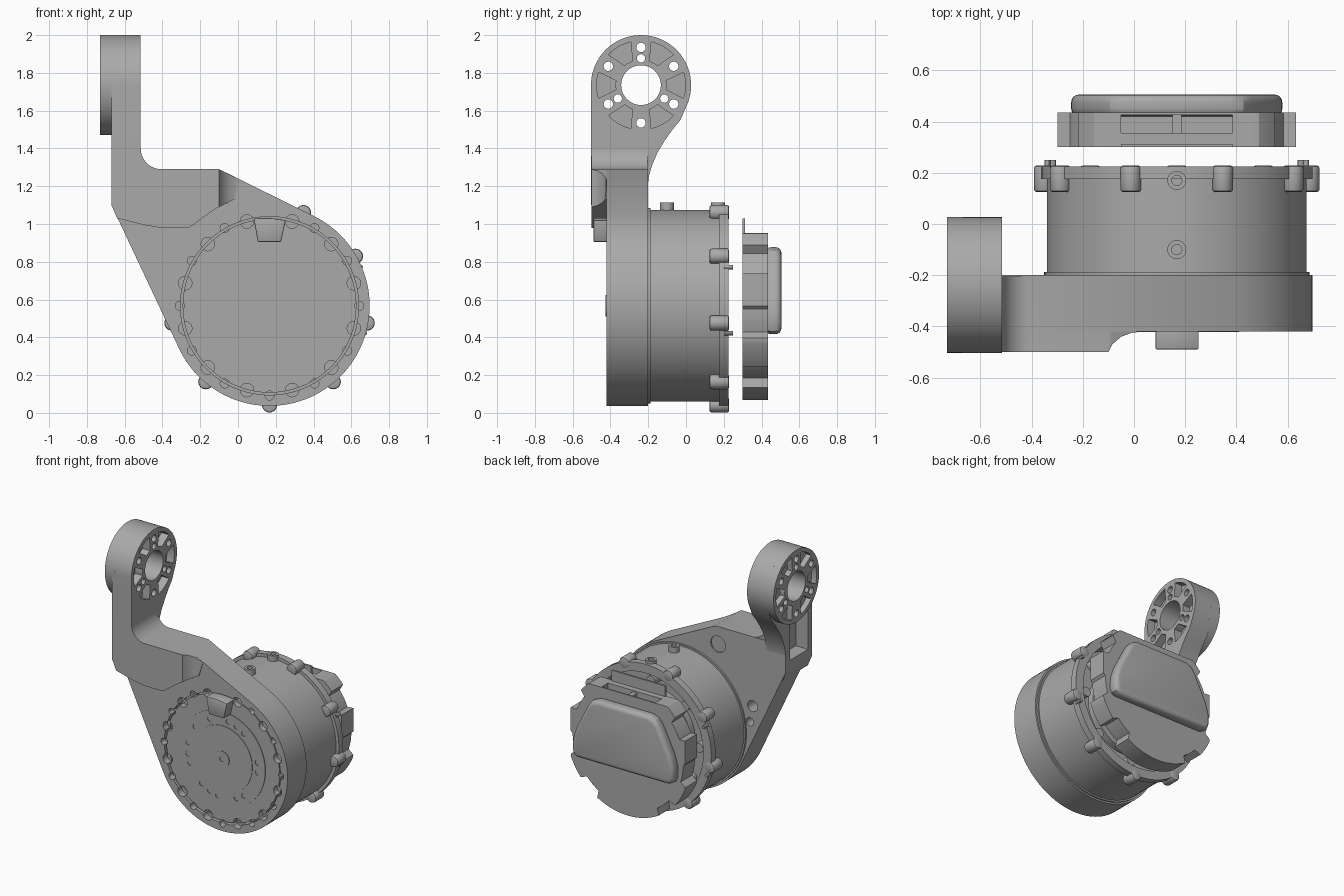
import bpy, bmesh, math
from math import cos, sin, radians, degrees, atan2, acos, hypot

if "Cube" in bpy.data.objects:
    bpy.data.objects.remove(bpy.data.objects["Cube"])

grey = bpy.data.materials.new("machined grey")
grey.use_nodes = True
grey.diffuse_color = (0.4, 0.4, 0.4, 1)
grey.node_tree.nodes["Principled BSDF"].inputs["Base Color"].default_value = (0.4, 0.4, 0.4, 1)

CX, CZ = 0.167, 0.567          # motor axis, along y
RY, RZ = -0.238, 1.735         # end ring axis, along x


def arc(u, v, r, a0=0, a1=360, n=72):
    """Points on an arc; a full circle leaves out the repeated end."""
    steps = n if abs(a1 - a0) == 360 else n + 1
    return [(u + r * cos(radians(a0 + (a1 - a0) * i / n)),
             v + r * sin(radians(a0 + (a1 - a0) * i / n))) for i in range(steps)]


def polar(u, v, r, a):
    return u + r * cos(radians(a)), v + r * sin(radians(a))


def rect(u0, u1, v0, v1):
    return [(u0, v0), (u1, v0), (u1, v1), (u0, v1)]


def prisms(name, parts):
    """One object from (profile, axis, start, end) extrusions."""
    place = {"x": lambda p, t: (t, p[0], p[1]),
             "y": lambda p, t: (p[0], t, p[1]),
             "z": lambda p, t: (p[0], p[1], t)}
    bm = bmesh.new()
    for pts, axis, a, b in parts:
        lo = [bm.verts.new(place[axis](p, a)) for p in pts]
        hi = [bm.verts.new(place[axis](p, b)) for p in pts]
        bm.faces.new(lo)
        bm.faces.new(hi[::-1])
        for i in range(len(pts)):
            j = (i + 1) % len(pts)
            bm.faces.new((lo[j], lo[i], hi[i], hi[j]))
    bmesh.ops.recalc_face_normals(bm, faces=bm.faces)
    me = bpy.data.meshes.new(name)
    bm.to_mesh(me)
    bm.free()
    me.materials.append(grey)
    ob = bpy.data.objects.new(name, me)
    bpy.context.scene.collection.objects.link(ob)
    return ob


def apply(ob, mod):
    bpy.ops.object.select_all(action="DESELECT")
    bpy.context.view_layer.objects.active = ob
    ob.select_set(True)
    bpy.ops.object.modifier_apply(modifier=mod.name)


def cut(objects, parts, op="DIFFERENCE"):
    cutter = prisms("cutter", parts)
    cutter.hide_render = True
    for ob in objects:
        mod = ob.modifiers.new("cut", "BOOLEAN")
        mod.operation, mod.solver, mod.object = op, "EXACT", cutter
        apply(ob, mod)
    bpy.data.objects.remove(cutter)


def bevel(ob, width, segments=3):
    mod = ob.modifiers.new("bevel", "BEVEL")
    mod.width, mod.segments, mod.limit_method = width, segments, "ANGLE"
    mod.angle_limit = radians(50)
    apply(ob, mod)


def tangent(x, z, r, side):
    """Angle where a line from (x, z) touches the housing circle."""
    d = hypot(x - CX, z - CZ)
    return degrees(atan2(z - CZ, x - CX) + side * acos(r / d))


# Front housing with the tapered arm plate
R = 0.53
top_a = tangent(-0.10, 1.29, R, -1)
low_a = tangent(-0.67, 1.10, R, 1) - 360
outline = arc(CX, CZ, R, top_a, low_a, 64) + [(-0.67, 1.10), (-0.67, 1.29), (-0.10, 1.29)]
housing = prisms("arm_housing", [(outline, "y", -0.42, -0.20)])
cut([housing], [(arc(CX, CZ, 0.472), "y", -0.6, -0.36)])
cut([housing], [(arc(-0.12, 1.16, 0.06, n=24), "y", -0.32, 0),
                (arc(-0.40, 0.78, 0.04, n=24), "y", -0.32, 0),
                (arc(-0.38, 0.66, 0.03, n=24), "y", -0.32, 0)])

# Raised elbow block, scooped out towards the housing
plan = [(-0.67, -0.5), (-0.10, -0.5), (-0.085, -0.47), (-0.05, -0.44),
        (-0.01, -0.425), (0.03, -0.42), (0.03, -0.21), (-0.67, -0.21)]
elbow = prisms("arm_elbow", [(plan, "z", 0.9, 1.29)])
face = [(-0.67, 1.10), (-0.64, 1.03), (-0.5, 0.995), (-0.41, 0.98), (-0.26, 0.98),
        (-0.19, 1.03), (-0.12, 1.08), (-0.02, 1.13), (0.01, 1.235), (-0.10, 1.29),
        (-0.12, 1.4), (-0.67, 1.4)]
cut([elbow], [(face, "y", -0.6, -0.1)], "INTERSECT")
fillet = [(-0.53, 1.27), (-0.40, 1.27)] + arc(-0.405, 1.40, 0.11, 270, 180, 12) + [(-0.53, 1.40)]
prisms("elbow_fillet", [(fillet, "y", -0.5, -0.205)])

# Upright with rounded top, and the end ring behind it
side = arc(RY, RZ, 0.265, 180, -22, 48) + [
    (-0.03, 1.55), (-0.075, 1.495), (-0.11, 1.445), (-0.15, 1.38), (-0.18, 1.31),
    (-0.197, 1.25), (-0.205, 1.18), (-0.205, 1.10), (-0.503, 1.10)]
upright = prisms("arm_upright", [(side, "x", -0.67, -0.515)])
ring = prisms("end_ring", [(arc(RY, RZ, 0.265), "x", -0.73, -0.65)])
holes = [(arc(RY, RZ, 0.105, n=48), "x", -1, 0)]
for k in range(6):
    holes.append((arc(*polar(RY, RZ, 0.2, 30 + 60 * k), 0.025, n=16), "x", -1, 0))
    sector = (arc(RY, RZ, 0.235, 60 * k - 17, 60 * k + 17, 8)
              + arc(RY, RZ, 0.135, 60 * k + 10, 60 * k - 10, 4))
    holes += [(sector, "x", -1, -0.69), (sector, "x", -0.575, 0)]
for k in range(3):
    holes.append((arc(*polar(RY, RZ, 0.142, 90 + 120 * k), 0.022, n=16), "x", -1, 0))
cut([upright, ring], holes)
cut([upright, elbow, housing], [(rect(-0.46, -0.25, 1.17, 1.45), "x", -0.8, -0.57)])

# Output plate, stepped discs and hub
rim = prisms("output_rim", [(arc(CX, CZ, 0.46), "y", -0.412, -0.35)])
pockets = []
for k in range(24):
    if k != 6:
        r, size = (0.462, 0.036) if k % 2 else (0.475, 0.024)
        pockets.append((arc(*polar(CX, CZ, r, 15 * k), size, n=16), "y", -0.6, -0.37))
cut([rim, housing], pockets)
plate = prisms("output_plate", [(arc(CX, CZ, 0.346), "y", -0.417, -0.35)])
bolt_angles = [81, 67, 53, 9, -6, -53, -67, -98, -112, -127, -159, -172, 171, 142, 112]
cut([plate], [(arc(*polar(CX, CZ, 0.285, a), 0.018, n=16), "y", -0.6, -0.39)
              for a in bolt_angles])
prisms("centre_disc", [(arc(CX, CZ, 0.243), "y", -0.421, -0.37)])
hub = prisms("hub", [(arc(CX, CZ, 0.058, n=32), "y", -0.426, -0.37)])
cut([hub], [(arc(CX, CZ, 0.02, n=6), "y", -0.6, -0.40)])
stop = [(0.083, 1.03), (0.17, 1.032), (0.253, 1.02), (0.227, 0.905), (0.105, 0.905)]
bevel(prisms("stop_block", [(stop, "y", -0.49, -0.38)]), 0.006, 2)

# Motor can, open at the back, with its rear flange
can = prisms("motor_can", [(arc(CX, CZ, 0.507, n=96), "y", -0.21, 0.2)])
flange = prisms("rear_flange", [(arc(CX, CZ, 0.53, n=96), "y", 0.175, 0.225)])
cut([can, flange], [(arc(CX, CZ, 0.465, n=96), "y", 0.08, 0.4)])
prisms("can_shoulder", [(arc(CX, CZ, 0.518, n=96), "y", -0.2, -0.188)])
prisms("inner_stator", [(arc(CX, CZ, 0.3), "y", 0.07, 0.13)])
prisms("inner_standoffs", [(arc(*polar(CX, CZ, 0.39, 45 * k), 0.035, n=20), "y", 0.07, 0.17)
                           for k in range(8)])
lugs = prisms("flange_lugs", [(arc(*polar(CX, CZ, 0.525, 40 * k - 90), 0.04, n=24),
                               "y", 0.125, 0.228) for k in range(9)])
bevel(lugs, 0.01, 2)
prisms("locating_pins", [(arc(*polar(CX, CZ, 0.525, a), 0.012, n=12), "y", 0.2, 0.25)
                         for a in (23, 157, -16, 196)])
ports = prisms("can_ports", [(arc(CX, y, 0.037, n=24), "z", 1.04, 1.115) for y in (-0.10, 0.17)])
cut([ports], [(arc(CX, y, 0.02, n=16), "z", 1.085, 1.3) for y in (-0.10, 0.17)])

# Detached rear cover, notched round its edge
profile = []
for a in range(0, 360, 2):
    near = min(abs((a - n + 180) % 360 - 180) for n in (30, 150, -10, 190, -50, -130))
    r = 0.45 if near < 9 else 0.5
    dx, dz = r * cos(radians(a)), r * sin(radians(a))
    profile.append((CX + max(-0.465, min(0.465, dx)), CZ + min(0.385, dz)))
cover = prisms("rear_cover", [(profile, "y", 0.30, 0.435)])
cut([cover], [(rect(-0.05, 0.385, 0.355, 0.425), "z", 0.84, 1.2)])
prisms("connector_divider", [(rect(0.15, 0.185, 0.35, 0.43), "z", 0.83, 0.94)])
prisms("cover_tab", [(rect(-0.05, 0.385, 0.30, 0.313), "z", 0.9, 1.03)])
half = [(0.37, -0.15), (0.4, -0.135), (0.412, -0.1), (0.41, -0.02), (0.385, 0.06),
        (0.29, 0.25), (0.26, 0.29), (0.21, 0.31)]
cap_outline = [(CX + x, CZ + z) for x, z in half] + [(CX - x, CZ + z) for x, z in half[::-1]]
bevel(prisms("rear_cap", [(cap_outline, "y", 0.42, 0.505)]), 0.03, 4)

# Smooth rounded sides, crisp edges
for ob in bpy.context.scene.objects:
    if ob.type == "MESH":
        bpy.ops.object.select_all(action="DESELECT")
        bpy.context.view_layer.objects.active = ob
        ob.select_set(True)
        bpy.ops.object.shade_smooth_by_angle(angle=radians(30))
